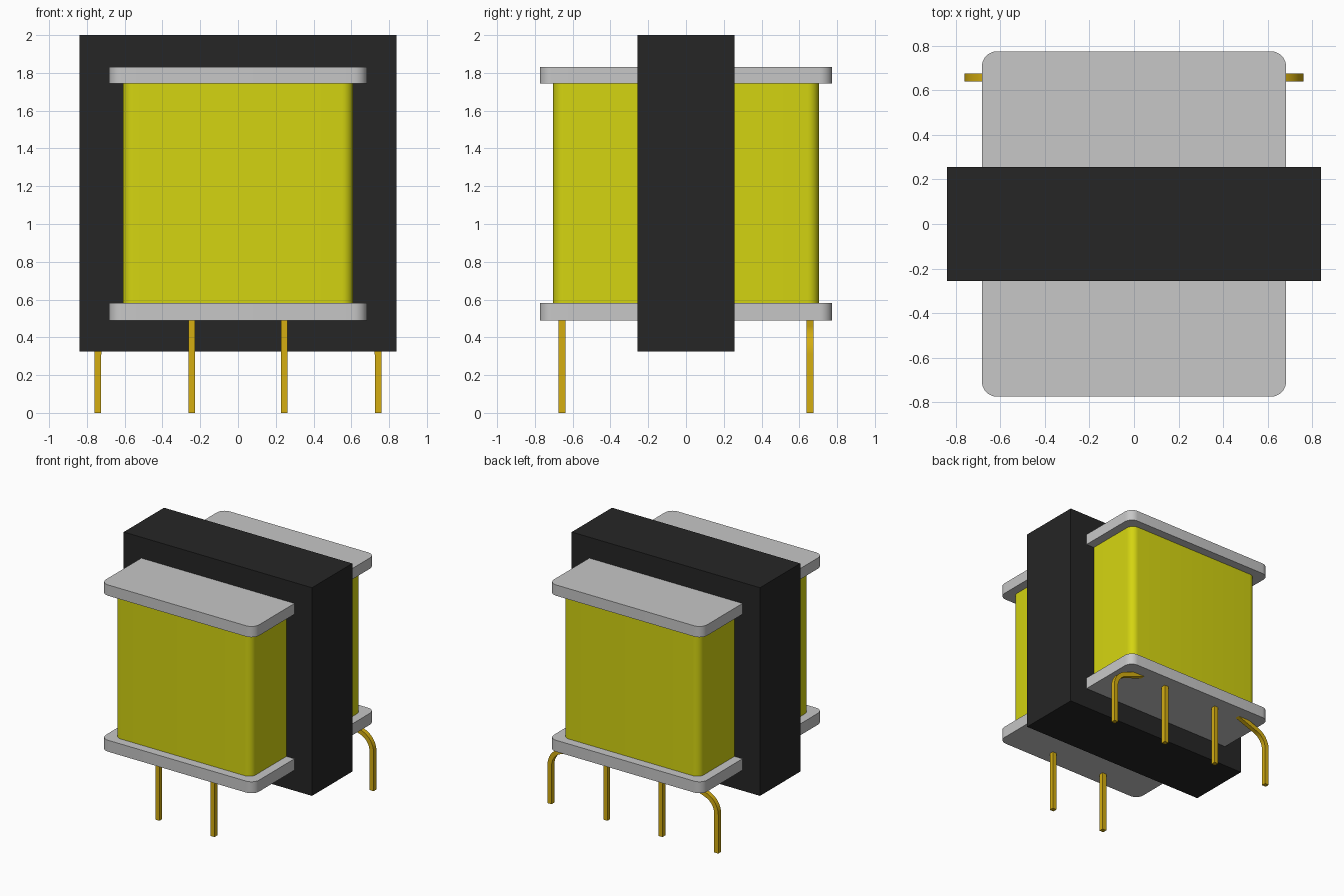
import bpy, bmesh, math
from mathutils import Vector

cube = bpy.data.objects.get("Cube")
if cube:
    bpy.data.objects.remove(cube, do_unlink=True)


def material(name, r, g, b):
    m = bpy.data.materials.new(name)
    m.use_nodes = True
    m.diffuse_color = (r, g, b, 1)
    m.node_tree.nodes["Principled BSDF"].inputs["Base Color"].default_value = (r, g, b, 1)
    return m


core_black = material("core black", 0.019, 0.019, 0.019)
winding_yellow = material("winding yellow", 0.66, 0.66, 0.0055)
bobbin_grey = material("bobbin grey", 0.57, 0.57, 0.57)
pin_gold = material("pin gold", 0.66, 0.42, 0.0055)


def finish(name, bm, mat, smooth=False):
    bmesh.ops.recalc_face_normals(bm, faces=bm.faces[:])
    mesh = bpy.data.meshes.new(name)
    bm.to_mesh(mesh)
    bm.free()
    mesh.materials.append(mat)
    obj = bpy.data.objects.new(name, mesh)
    bpy.context.collection.objects.link(obj)
    if smooth:
        bpy.ops.object.select_all(action='DESELECT')
        obj.select_set(True)
        bpy.context.view_layer.objects.active = obj
        bpy.ops.object.shade_smooth_by_angle(angle=math.radians(30))
    return obj


def block(name, half_x, half_y, bottom, top, mat, radius=0):
    """Box centred on the z axis, with optional rounded upright edges."""
    bm = bmesh.new()
    bmesh.ops.create_cube(bm, size=2)
    for v in bm.verts:
        v.co = (v.co.x * half_x, v.co.y * half_y, top if v.co.z > 0 else bottom)
    if radius:
        upright = [e for e in bm.edges if abs(e.verts[0].co.z - e.verts[1].co.z) > 0.01]
        bmesh.ops.bevel(bm, geom=upright, offset=radius, segments=8, profile=0.5,
                        affect='EDGES')
    finish(name, bm, mat, radius > 0)


def pin(name, path, y, half=0.018):
    """Square wire swept along an (x, z) path at depth y."""
    pts = [Vector(p) for p in path]
    bm = bmesh.new()
    rings = []
    for i, p in enumerate(pts):
        t = (pts[min(i + 1, len(pts) - 1)] - pts[max(i - 1, 0)]).normalized()
        n = Vector((-t.y, t.x)) * half
        rings.append([bm.verts.new((p.x + s * n.x, y + d * half, p.y + s * n.y))
                      for s, d in ((-1, -1), (1, -1), (1, 1), (-1, 1))])
    for a, b in zip(rings, rings[1:]):
        for k in range(4):
            j = (k + 1) % 4
            bm.faces.new((a[k], a[j], b[j], b[k]))
    bm.faces.new(rings[0])
    bm.faces.new(rings[-1])
    finish(name, bm, pin_gold, True)


# Core, winding and bobbin flanges
block("core", 0.838, 0.256, 0.325, 2.0, core_black)
block("winding", 0.61, 0.703, 0.57, 1.76, winding_yellow, 0.06)
block("lower_flange", 0.682, 0.774, 0.49, 0.582, bobbin_grey, 0.068)
block("upper_flange", 0.682, 0.774, 1.745, 1.832, bobbin_grey, 0.068)

# Bent wire: upright leg, arc, then a shallow run up into the lower flange
bend = [(0.742, 0)]
for i in range(9):
    a = math.radians(70 * i / 8)
    bend.append((0.602 + 0.14 * math.cos(a), 0.31 + 0.14 * math.sin(a)))
bend.append((bend[-1][0] - 0.235, bend[-1][1] + 0.0855))

# Straight pins front and back, bent pins at the back only
for side, s in (("left", 1), ("right", -1)):
    for end, y in (("front", -0.657), ("back", 0.657)):
        pin(f"{end}_pin_{side}", [(0.245 * s, 0), (0.245 * s, 0.52)], y)
    pin(f"bent_pin_{side}", [(x * s, z) for x, z in bend], 0.657)
